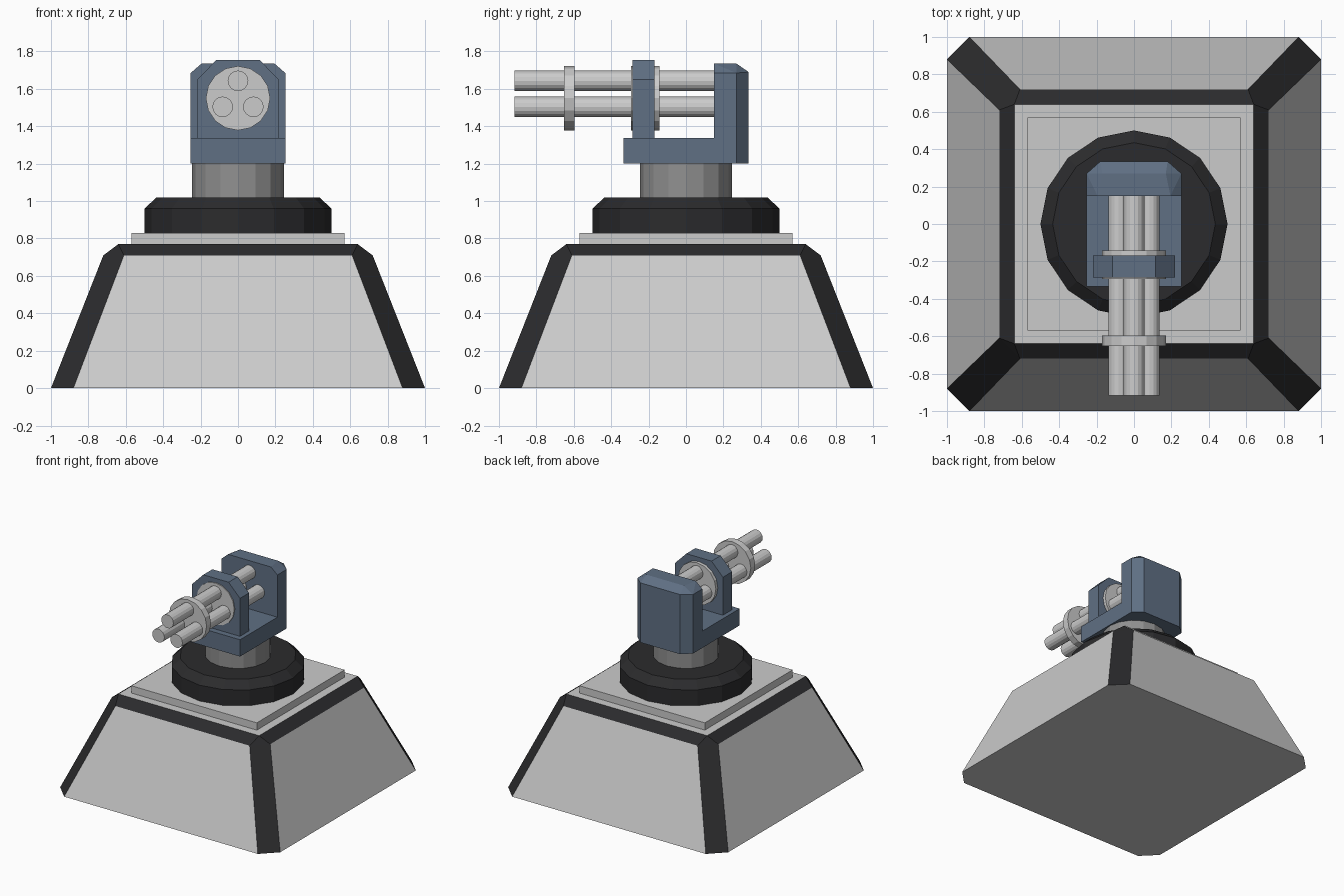
import bpy, bmesh, math
from mathutils import Matrix

if "Cube" in bpy.data.objects:
    bpy.data.objects.remove(bpy.data.objects["Cube"])


def material(name, rgb):
    m = bpy.data.materials.new(name)
    m.diffuse_color = (*rgb, 1)
    m.use_nodes = True
    m.node_tree.nodes["Principled BSDF"].inputs["Base Color"].default_value = m.diffuse_color
    return m


DARK = material("dark_trim", (0.024, 0.024, 0.026))
BLUE = material("blue_steel", (0.115, 0.16, 0.23))
STEEL = material("steel", (0.55, 0.55, 0.54))
NECK = material("neck_grey", (0.28, 0.28, 0.28))
LIGHT = material("light_panel", (0.8, 0.8, 0.8))


def finish(name, bm, *mats):
    bmesh.ops.recalc_face_normals(bm, faces=bm.faces)
    me = bpy.data.meshes.new(name)
    bm.to_mesh(me)
    bm.free()
    for m in mats:
        me.materials.append(m)
    ob = bpy.data.objects.new(name, me)
    bpy.context.collection.objects.link(ob)
    return ob


def hull(points):
    """Convex solid around points, mirrored over x, with flat faces merged."""
    bm = bmesh.new()
    for x, y, z in points:
        for s in (-1, 1):
            bm.verts.new((s * x, y, z))
    bmesh.ops.convex_hull(bm, input=bm.verts)
    bmesh.ops.dissolve_limit(bm, angle_limit=0.02, verts=bm.verts, edges=bm.edges)
    bm.normal_update()
    return bm


def box(name, hx, y0, y1, z0, z1, mat):
    return finish(name, hull([(hx, y, z) for y in (y0, y1) for z in (z0, z1)]), mat)


def lathe(name, profile, sides, mat, matrix=Matrix()):
    """Solid of revolution from (radius, height) points, capped at both ends."""
    bm = bmesh.new()
    rings = []
    for r, h in profile:
        rings.append([bm.verts.new((r * math.cos(2 * math.pi * i / sides),
                                    r * math.sin(2 * math.pi * i / sides), h))
                      for i in range(sides)])
    for a, b in zip(rings, rings[1:]):
        for i in range(sides):
            j = (i + 1) % sides
            bm.faces.new((a[i], a[j], b[j], b[i]))
    bm.faces.new(rings[0])
    bm.faces.new(rings[-1])
    bm.transform(matrix)
    return finish(name, bm, mat)


def rod(name, x, z, r, y0, y1, sides, mat):
    """Cylinder along y."""
    m = Matrix.Translation((x, y1, z)) @ Matrix.Rotation(math.pi / 2, 4, 'X')
    return lathe(name, [(r, 0), (r, y1 - y0)], sides, mat, m)


# Sloped base with trimmed corners and top rim
pts = []
for s in (-1, 1):
    pts += [(0.88, s, 0), (1, 0.88 * s, 0),
            (0.61, 0.72 * s, 0.71), (0.72, 0.61 * s, 0.71), (0.64, 0.64 * s, 0.77)]
bm = hull(pts)
for f in bm.faces:
    n = f.normal
    corner = abs(n.x) > 0.3 and abs(n.y) > 0.3
    rim = 0.72 < f.calc_center_median().z < 0.765
    f.material_index = 1 if corner or rim else 0
finish("base", bm, LIGHT, DARK)
box("top_slab", 0.57, -0.57, 0.57, 0.765, 0.83, LIGHT)

# Turntable and neck
lathe("turntable", [(0.5, 0.83), (0.5, 0.96), (0.435, 1.02)], 16, DARK)
lathe("neck", [(0.245, 1.015), (0.245, 1.205)], 16, NECK)

# Cradle: floor plate, chamfered rear block, front bracket
box("cradle_floor", 0.253, -0.335, 0.155, 1.20, 1.338, BLUE)
finish("rear_block", hull([
    (0.253, 0.15, 1.2), (0.253, 0.15, 1.685), (0.195, 0.15, 1.735),
    (0.253, 0.27, 1.2), (0.253, 0.27, 1.685), (0.17, 0.27, 1.735),
    (0.18, 0.335, 1.2), (0.18, 0.335, 1.69)]), BLUE)
finish("front_bracket", hull([(x, y, z) for y in (-0.286, -0.168)
       for x, z in ((0.218, 1.335), (0.218, 1.65), (0.115, 1.755))]), BLUE)

# Barrel collars
rod("bracket_collar", 0, 1.55, 0.172, -0.294, -0.142, 16, STEEL)
rod("front_collar", 0, 1.55, 0.172, -0.653, -0.596, 16, STEEL)

# Three barrels
for i, (x, z) in enumerate(((0, 1.643), (-0.082, 1.504), (0.082, 1.504))):
    rod(f"barrel_{i + 1}", x, z, 0.055, -0.917, 0.155, 16, STEEL)
